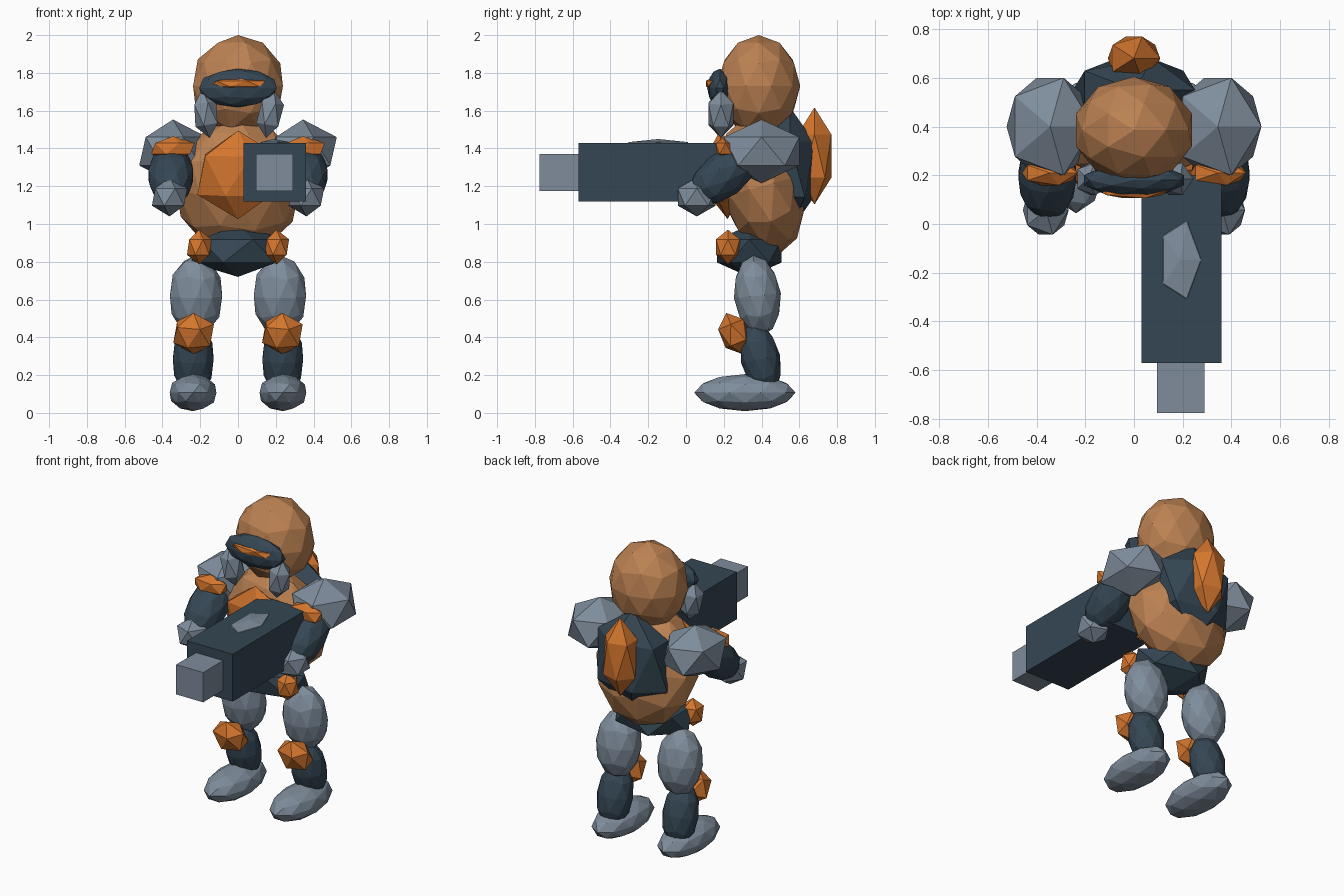
import bpy
from math import radians

if "Cube" in bpy.data.objects:
    bpy.data.objects.remove(bpy.data.objects["Cube"])


def material(name, color):
    m = bpy.data.materials.new(name)
    m.diffuse_color = (*color, 1)
    m.use_nodes = True
    m.node_tree.nodes["Principled BSDF"].inputs["Base Color"].default_value = m.diffuse_color
    return m


TAN = material("tan", (0.50, 0.22, 0.085))
ORANGE = material("orange", (0.66, 0.18, 0.027))
DARK = material("dark slate", (0.035, 0.062, 0.088))
GREY = material("blue grey", (0.21, 0.265, 0.33))


def finish(name, mat, size, rot):
    """Name, stretch, turn and colour the newest primitive."""
    o = bpy.context.object
    o.name = name
    o.scale = size
    o.rotation_euler = [radians(a) for a in rot]
    o.data.materials.append(mat)
    return o


def gem(name, mat, loc, radii, detail=1, rot=(0, 0, 0)):
    """Faceted ball; detail 1 has 20 faces, detail 2 has 80."""
    bpy.ops.mesh.primitive_ico_sphere_add(subdivisions=detail, radius=1, location=loc)
    return finish(name, mat, radii, rot)


def pair(name, mat, loc, radii, detail=1, rot=(0, 0, 0)):
    """The same ball on both sides of the body."""
    for side, s in (("left", -1), ("right", 1)):
        gem(f"{side}_{name}", mat, (s * loc[0], loc[1], loc[2]), radii, detail,
            (rot[0], s * rot[1], s * rot[2]))


def box(name, mat, low, high):
    mid = [(a + b) / 2 for a, b in zip(low, high)]
    bpy.ops.mesh.primitive_cube_add(size=1, location=mid)
    return finish(name, mat, [b - a for a, b in zip(low, high)], (0, 0, 0))


# Body
gem("torso", TAN, (0, 0.40, 1.20), (0.34, 0.22, 0.37), 2, (15, 0, 0))
gem("chest_plate", ORANGE, (0, 0.20, 1.26), (0.24, 0.10, 0.235), 1, (5, 0, 0))
gem("backpack", DARK, (0, 0.55, 1.29), (0.28, 0.15, 0.33))
gem("backpack_fin", ORANGE, (0, 0.68, 1.36), (0.12, 0.105, 0.257))
gem("hips", DARK, (0, 0.335, 0.857), (0.28, 0.20, 0.137))
pair("hip_pouch", ORANGE, (0.205, 0.222, 0.878), (0.073, 0.074, 0.092))

# Head
gem("head", TAN, (0, 0.385, 1.73), (0.25, 0.22, 0.27), 2)
gem("visor", DARK, (0, 0.18, 1.72), (0.215, 0.068, 0.102), 2)
gem("visor_slit", ORANGE, (0, 0.14, 1.743), (0.16, 0.04, 0.034))
pair("cheek_tube", GREY, (0.17, 0.185, 1.583), (0.073, 0.077, 0.13), 1, (0, 9, 0))

# Arms
pair("shoulder_pad", GREY, (0.344, 0.40, 1.385), (0.20, 0.235, 0.168))
pair("arm", DARK, (0.355, 0.20, 1.26), (0.124, 0.12, 0.22), 2, (-53, 0, 0))
pair("arm_band", ORANGE, (0.345, 0.21, 1.40), (0.128, 0.06, 0.065))
pair("hand", GREY, (0.362, 0.057, 1.143), (0.105, 0.118, 0.103))

# Legs
pair("thigh", GREY, (0.222, 0.378, 0.62), (0.145, 0.125, 0.215), 2, (6, 0, 0))
pair("knee_guard", ORANGE, (0.235, 0.257, 0.42), (0.12, 0.085, 0.118), 1, (22, 0, 0))
pair("shin", DARK, (0.237, 0.395, 0.285), (0.113, 0.105, 0.20), 2, (12, 0, 0))
pair("foot", GREY, (0.238, 0.312, 0.107), (0.13, 0.268, 0.098), 2)

# Cannon
box("cannon_body", DARK, (0.03, -0.57, 1.12), (0.36, 0.20, 1.43))
box("cannon_barrel", GREY, (0.095, -0.775, 1.175), (0.29, -0.56, 1.37))
gem("cannon_sight", GREY, (0.19, -0.147, 1.42), (0.094, 0.186, 0.03))
